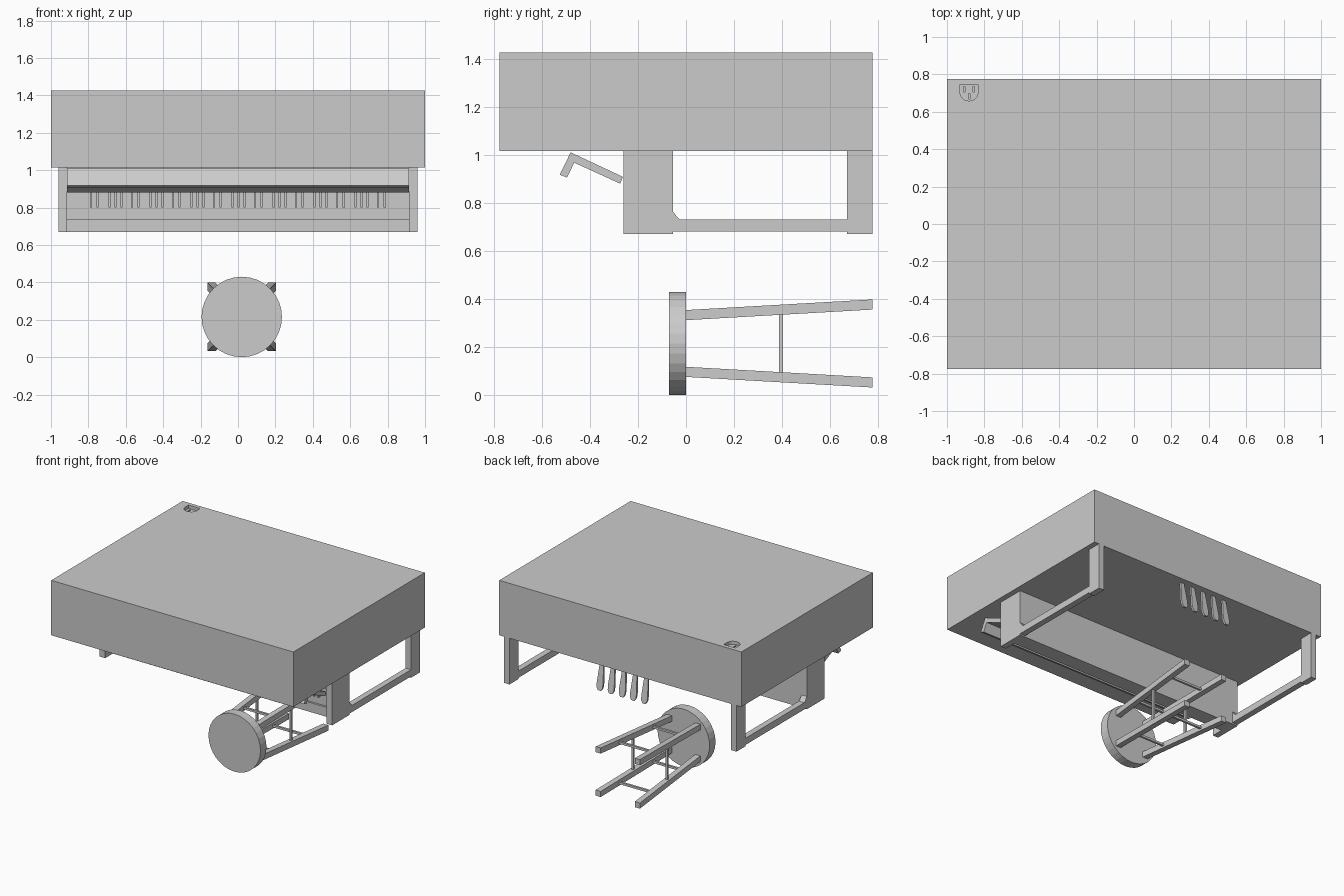
import bpy, bmesh, math
from mathutils import Vector

if "Cube" in bpy.data.objects:
    bpy.data.objects.remove(bpy.data.objects["Cube"])


def mesh_object(name, bm):
    bmesh.ops.recalc_face_normals(bm, faces=bm.faces)
    me = bpy.data.meshes.new(name)
    bm.to_mesh(me)
    bm.free()
    ob = bpy.data.objects.new(name, me)
    bpy.context.collection.objects.link(ob)
    return ob


def prism(name, pts, a, b, axis):
    """Extrude a profile from a to b. axis x: pts are (y,z); y: (x,z); z: (x,y)."""
    def place(p, t):
        return {'x': (t, p[0], p[1]), 'y': (p[0], t, p[1]), 'z': (p[0], p[1], t)}[axis]
    bm = bmesh.new()
    lo = [bm.verts.new(place(p, a)) for p in pts]
    hi = [bm.verts.new(place(p, b)) for p in pts]
    bm.faces.new(lo)
    bm.faces.new(hi)
    n = len(pts)
    for i in range(n):
        j = (i + 1) % n
        bm.faces.new((lo[i], lo[j], hi[j], hi[i]))
    return mesh_object(name, bm)


def box(name, x0, x1, y0, y1, z0, z1):
    return prism(name, [(x0, y0), (x1, y0), (x1, y1), (x0, y1)], z0, z1, 'z')


def cut(target, cutter):
    mod = target.modifiers.new("cut", 'BOOLEAN')
    mod.operation = 'DIFFERENCE'
    mod.solver = 'EXACT'
    mod.object = cutter
    cutter.hide_render = True
    cutter.hide_set(True)


# Cabinet, lying with its back upward
cabinet = box("cabinet", -1, 1, -0.775, 0.775, 1.015, 1.425)

# Power socket recess with a rounded lower side, then three deeper slots
socket = [(-0.93, 0.745), (-0.93, 0.70)]
socket += [(-0.882 - 0.048 * math.cos(t), 0.70 - 0.042 * math.sin(t))
           for t in [math.pi * k / 8 for k in range(1, 8)]]
socket += [(-0.834, 0.70), (-0.834, 0.745)]
cut(cabinet, prism("socket_cutter", socket, 1.40, 1.45, 'z'))
for i, (sx, sy) in enumerate([(-0.907, 0.72), (-0.857, 0.72), (-0.882, 0.682)]):
    cut(cabinet, box(f"slot_cutter_{i}", sx - 0.004, sx + 0.004,
                     sy - 0.015, sy + 0.015, 1.37, 1.41))

# Keyboard cheeks, toe blocks and braces on each side
for side, s in (("left", -1), ("right", 1)):
    x0, x1 = sorted((s * 0.915, s * 0.96))
    box(f"{side}_cheek", x0, x1, -0.26, -0.055, 0.67, 1.015)
    box(f"{side}_toe_block", x0, x1, 0.67, 0.775, 0.67, 1.015)
    prism(f"{side}_brace", [(-0.055, 0.68), (0.67, 0.68), (0.67, 0.73), (-0.025, 0.73),
                            (-0.04, 0.745), (-0.055, 0.765)], x0, x1, 'x')

# Stepped key bed
prism("key_bed", [(-0.055, 0.67), (-0.17, 0.67), (-0.17, 0.74), (-0.155, 0.74),
                  (-0.155, 0.92), (-0.25, 0.92), (-0.25, 1.015), (-0.055, 1.015)],
      -0.915, 0.915, 'x')

# Folded keyboard lid
prism("key_lid", [(-0.48, 1.01), (-0.262, 0.908), (-0.274, 0.88), (-0.465, 0.967),
                  (-0.495, 0.905), (-0.525, 0.917)], -0.913, 0.913, 'x')

# Black keys in groups of two and three
for octave in range(8):
    offsets = (0, 0.035, 0.099, 0.131, 0.163) if octave < 7 else (0, 0.035)
    for k, off in enumerate(offsets):
        x = -0.786 + 0.2193 * octave + off
        box(f"black_key_{octave}_{k}", x - 0.006, x + 0.006, -0.18, -0.15, 0.80, 0.92)

# Five spoon-shaped pedals
for i in range(5):
    c = (i - 2) * 0.092
    outline = [(-0.014, 1.02), (-0.026, 0.87), (-0.024, 0.835), (-0.012, 0.815),
               (0.012, 0.815), (0.024, 0.835), (0.026, 0.87), (0.014, 1.02)]
    pedal = prism(f"pedal_{i}", [(c + x, z) for x, z in outline], 0.715, 0.73, 'y')
    for v in pedal.data.vertices:
        v.co.y += (1.02 - v.co.z) * 0.15

# Stool seat
CX, CZ = 0.02, 0.215
seat = [(CX + 0.215 * math.cos(2 * math.pi * k / 32),
         CZ + 0.215 * math.sin(2 * math.pi * k / 32)) for k in range(32)]
prism("stool_seat", seat, -0.07, 0.0, 'y')


def bar(name, a, b, w):
    """Square bar between two points."""
    a, b = Vector(a), Vector(b)
    bm = bmesh.new()
    bmesh.ops.create_cube(bm, size=1)
    bmesh.ops.scale(bm, vec=(w, w, (b - a).length), verts=bm.verts)
    ob = mesh_object(name, bm)
    ob.rotation_mode = 'QUATERNION'
    ob.rotation_quaternion = (b - a).to_track_quat('Z', 'Y')
    ob.location = (a + b) / 2
    return ob


def spread(y):
    return 0.118 + 0.044 * y / 0.775


# Splayed stool legs
for sx in (-1, 1):
    for sz in (-1, 1):
        h = 0.021
        leg = box(f"stool_leg_{sx}_{sz}", -h, h, 0, 0.776, -h, h)
        for v in leg.data.vertices:
            d = spread(v.co.y)
            v.co.x += CX + sx * d
            v.co.z += CZ + sz * d

# Rungs joining the legs
for s in (-1, 1):
    d = spread(0.395)
    bar(f"upright_rung_{s}", (CX + s * d, 0.395, CZ - d), (CX + s * d, 0.395, CZ + d), 0.016)
    for y in (0.2, 0.57):
        d = spread(y)
        bar(f"cross_rung_{s}_{y}", (CX - d, y, CZ + s * d), (CX + d, y, CZ + s * d), 0.016)
